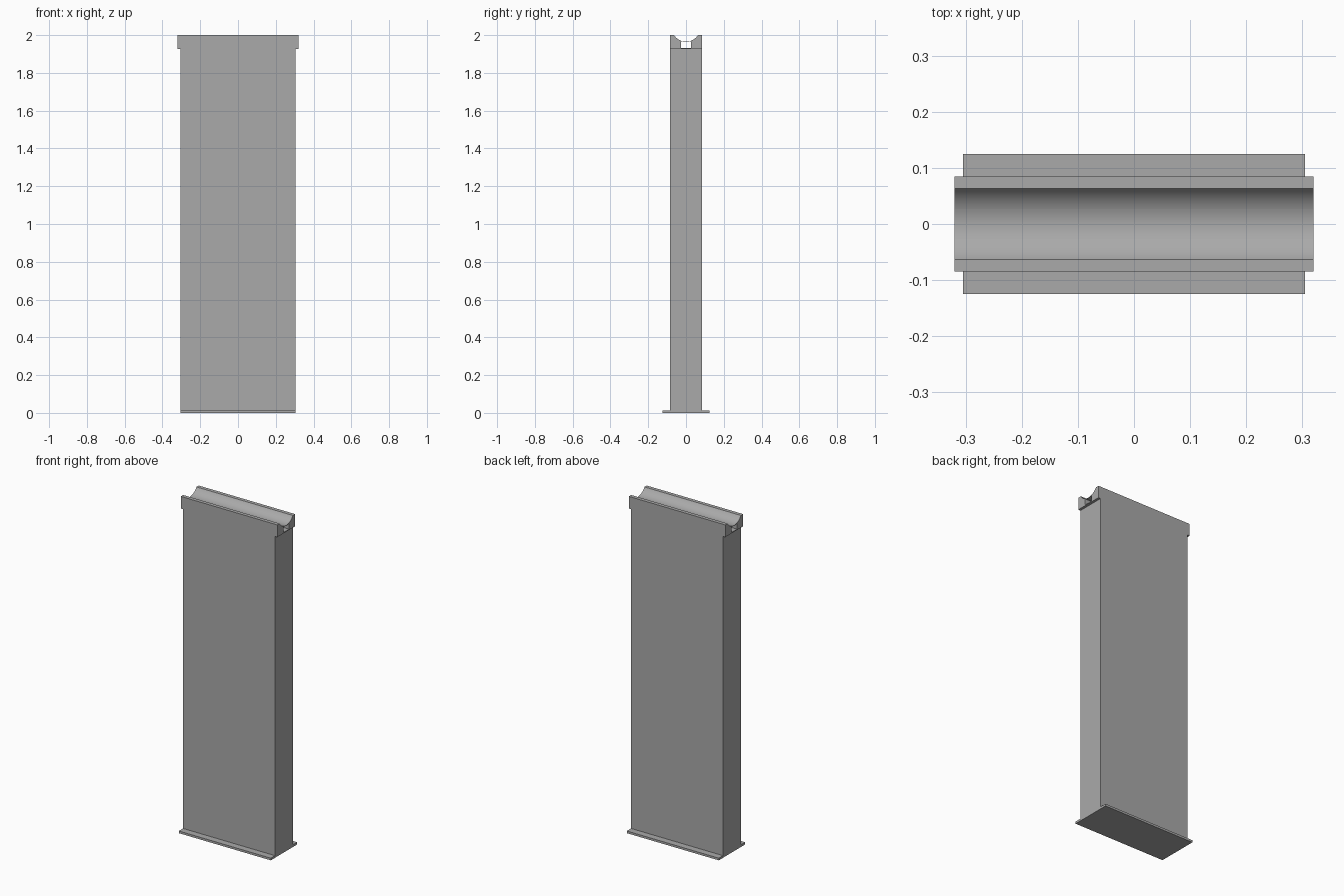
import bpy
import bmesh
import math

cube = bpy.data.objects.get("Cube")
if cube:
    bpy.data.objects.remove(cube)

grey = bpy.data.materials.new("plain grey")
grey.use_nodes = True
colour = (0.4, 0.4, 0.4, 1)
grey.diffuse_color = colour
grey.node_tree.nodes["Principled BSDF"].inputs["Base Color"].default_value = colour


def extrude_profile(name, points, half_length):
    """Extrude a closed (y, z) profile along x, centred."""
    mesh = bpy.data.meshes.new(name)
    bm = bmesh.new()
    face = bm.faces.new([bm.verts.new((-half_length, y, z)) for y, z in points])
    result = bmesh.ops.extrude_face_region(bm, geom=[face])
    moved = [v for v in result["geom"] if isinstance(v, bmesh.types.BMVert)]
    bmesh.ops.translate(bm, verts=moved, vec=(2 * half_length, 0, 0))
    bmesh.ops.recalc_face_normals(bm, faces=bm.faces)
    bm.to_mesh(mesh)
    bm.free()
    mesh.materials.append(grey)
    obj = bpy.data.objects.new(name, mesh)
    bpy.context.collection.objects.link(obj)
    return obj


def box(name, half_x, half_y, low, high):
    return extrude_profile(name, [(-half_y, low), (half_y, low),
                                  (half_y, high), (-half_y, high)], half_x)


def arc(half_width, count):
    """Points along the trough arc from -half_width to half_width."""
    rim, depth = 0.063, 0.035
    radius = (rim ** 2 + depth ** 2) / (2 * depth)
    limit = math.asin(half_width / radius)
    angles = [limit * (2 * i / count - 1) for i in range(count + 1)]
    return [(radius * math.sin(a), 2 - depth + radius * (1 - math.cos(a)))
            for a in angles]


FLOOR, CAP_LOW, DEPTH = 1.932, 1.927, 0.085

# Foot plate and tall shaft
box("foot_plate", 0.305, 0.125, 0, 0.013)
box("shaft", 0.305, DEPTH, 0.013, CAP_LOW)

# Cap with a curved trough and a square slot running beneath it
slot = 0.027
trough = arc(0.063, 24)
left_side = [p for p in trough if p[0] < -slot]
edge = arc(slot, 12)
left_side.append(edge[0])
left_half = [(-DEPTH, CAP_LOW), (-DEPTH, 2)] + left_side + [(-slot, FLOOR)]
cap = extrude_profile("cap", left_half + [(-y, z) for y, z in reversed(left_half)], 0.32)

# Thin curved lining closing the top of the slot
lining = edge + [(y, z - 0.002) for y, z in reversed(edge)]
bridge = extrude_profile("trough_lining", lining, 0.32)

for obj in (cap, bridge):
    bpy.ops.object.select_all(action="DESELECT")
    obj.select_set(True)
    bpy.context.view_layer.objects.active = obj
    bpy.ops.object.shade_smooth_by_angle(angle=math.radians(30))
